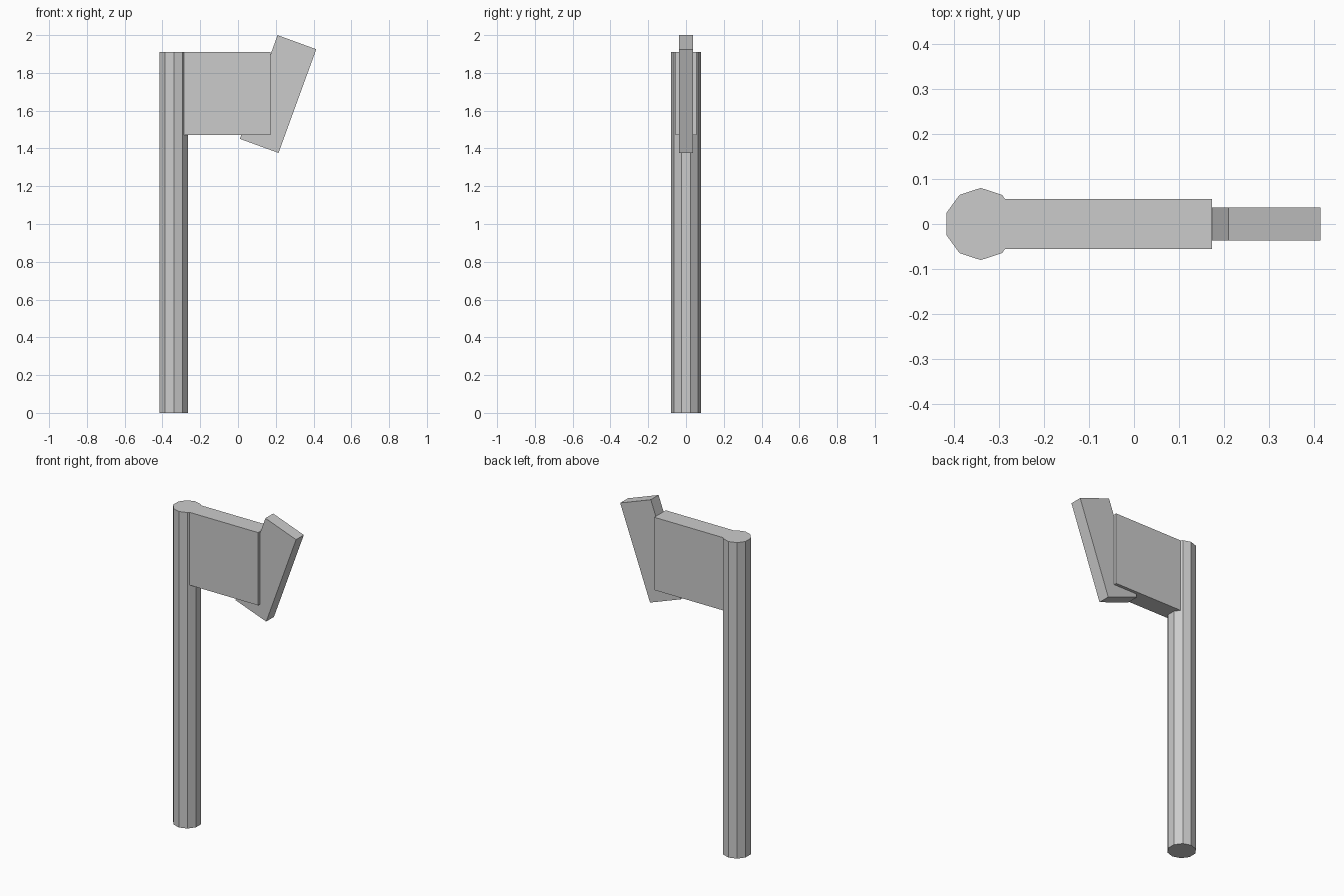
import bpy
from math import radians

if "Cube" in bpy.data.objects:
    bpy.data.objects.remove(bpy.data.objects["Cube"])


def box(name, centre, size, tilt=0.0):
    bpy.ops.mesh.primitive_cube_add(size=1, location=centre)
    ob = bpy.context.object
    ob.name = name
    ob.scale = size
    bpy.ops.object.transform_apply(location=False, rotation=False, scale=True)
    ob.rotation_euler.y = radians(tilt)
    return ob


# ten-sided handle, corners pointing along +y and -y
HEIGHT = 1.91
bpy.ops.mesh.primitive_cylinder_add(
    vertices=10, radius=0.08, depth=HEIGHT, location=(-0.34, 0, HEIGHT / 2))
bpy.context.object.name = "handle"

# head block, its inner end sunk into the handle and its top flush with it
x0, x1, z0 = -0.286, 0.173, 1.47
box("head_block", ((x0 + x1) / 2, 0, (z0 + HEIGHT) / 2),
    (x1 - x0, 0.11, HEIGHT - z0))

# thinner tilted blade passing through the end of the block
box("blade", (0.212, 0, 1.688), (0.218, 0.074, 0.584), tilt=20)
